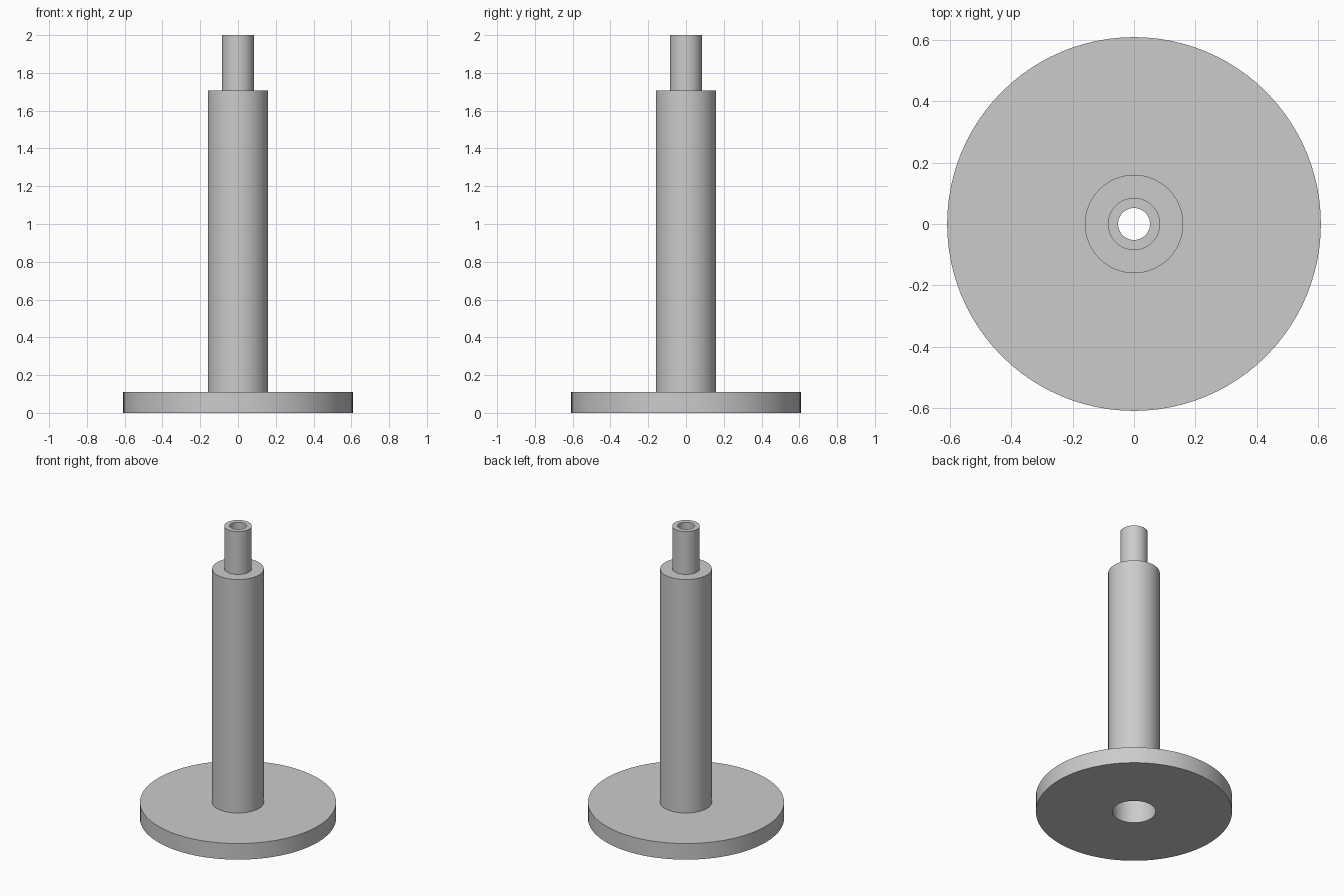
import bpy
import bmesh
import math

if "Cube" in bpy.data.objects:
    bpy.data.objects.remove(bpy.data.objects["Cube"])

SEGMENTS = 96

grey = bpy.data.materials.new("light_grey")
grey.diffuse_color = (0.6, 0.6, 0.6, 1.0)
grey.use_nodes = True
grey.node_tree.nodes["Principled BSDF"].inputs["Base Color"].default_value = grey.diffuse_color


def lathe(name, profile, material):
    """Revolve a closed (radius, height) profile around the z axis."""
    bm = bmesh.new()
    verts = [bm.verts.new((r, 0, z)) for r, z in profile]
    edges = [bm.edges.new((verts[i], verts[(i + 1) % len(verts)]))
             for i in range(len(verts))]
    bmesh.ops.spin(bm, geom=verts + edges, cent=(0, 0, 0), axis=(0, 0, 1),
                   angle=2 * math.pi, steps=SEGMENTS, use_duplicate=False)
    bmesh.ops.remove_doubles(bm, verts=bm.verts, dist=1e-5)
    bmesh.ops.recalc_face_normals(bm, faces=bm.faces)
    mesh = bpy.data.meshes.new(name)
    bm.to_mesh(mesh)
    bm.free()
    mesh.materials.append(material)
    obj = bpy.data.objects.new(name, mesh)
    bpy.context.collection.objects.link(obj)
    bpy.ops.object.select_all(action='DESELECT')
    obj.select_set(True)
    bpy.context.view_layer.objects.active = obj
    bpy.ops.object.shade_smooth_by_angle(angle=math.radians(30))
    return obj


# Turned one-piece post: round flange, hollow shaft and narrow tubular tip
outer = [(0.608, 0.0), (0.608, 0.11), (0.16, 0.11),
         (0.16, 1.707), (0.085, 1.707), (0.085, 2.0)]
# Stepped bore: narrow through the tip, wide through the shaft and flange
bore = [(0.052, 2.0), (0.052, 1.66), (0.135, 1.66), (0.135, 0.0)]

lathe("flanged_hollow_post", outer + bore, grey)
